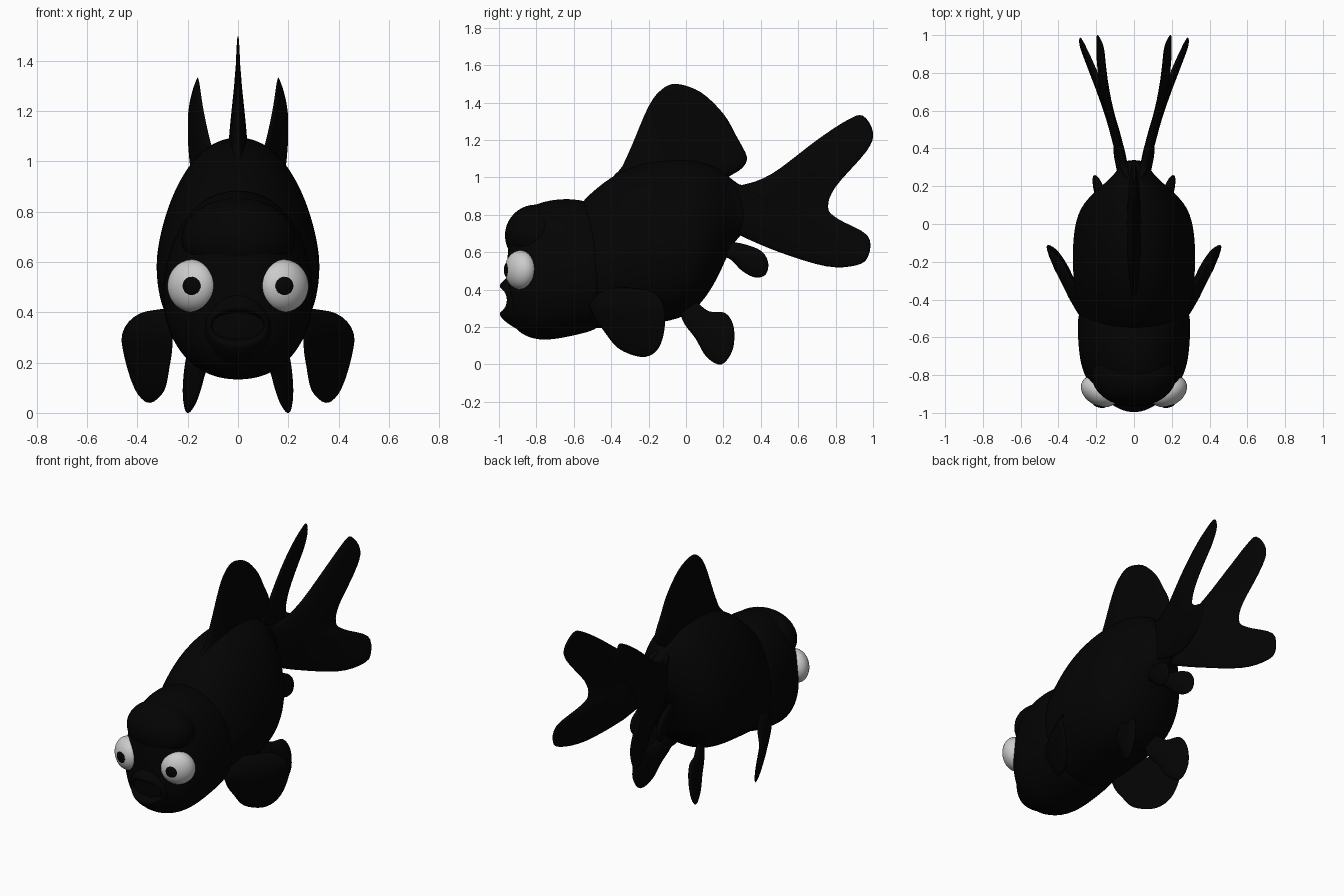
import bpy, bmesh, math
from mathutils import Vector

if "Cube" in bpy.data.objects:
    bpy.data.objects.remove(bpy.data.objects["Cube"])

black = bpy.data.materials.new("black_scales")
black.diffuse_color = (0.001, 0.001, 0.001, 1)
black.use_nodes = True
black.node_tree.nodes["Principled BSDF"].inputs["Base Color"].default_value = black.diffuse_color


def finish(name, bm, mat=black, subsurf=0, mirror=False):
    bmesh.ops.recalc_face_normals(bm, faces=bm.faces)
    for f in bm.faces:
        f.smooth = True
    me = bpy.data.meshes.new(name)
    bm.to_mesh(me)
    bm.free()
    ob = bpy.data.objects.new(name, me)
    bpy.context.collection.objects.link(ob)
    if mat:
        me.materials.append(mat)
    if subsurf:
        m = ob.modifiers.new("subsurf", 'SUBSURF')
        m.levels = m.render_levels = subsurf
    if mirror:
        ob.modifiers.new("mirror", 'MIRROR')
    return ob


def loft(name, rings, widest=0.42, power=2.2, peak=1.0, bend=0.0, n=28):
    """Rings along y: (y, bottom z, top z, half width); peak > 1 narrows the back."""
    bm = bmesh.new()
    loops = []
    for y, zb, zt, w in rings:
        zc = zb + (zt - zb) * widest
        loop = []
        for i in range(n):
            a = 2 * math.pi * i / n
            c, s = math.cos(a), math.sin(a)
            x = w * math.copysign(abs(c) ** (2 / power), c)
            h = (zt - zc) * s ** peak if s > 0 else -(zc - zb) * abs(s) ** (2 / power)
            loop.append(bm.verts.new((x, y + bend * x * x, zc + h)))
        loops.append(loop)
    for a, b in zip(loops, loops[1:]):
        for i in range(n):
            j = (i + 1) % n
            bm.faces.new((a[i], a[j], b[j], b[i]))
    for end in (loops[0], loops[-1]):
        bm.faces.new(end)
    return finish(name, bm, subsurf=2)


def smooth_outline(pts, steps=4):
    out, n = [], len(pts)
    for i in range(n):
        p0, p1, p2, p3 = (Vector(pts[(i + k) % n]) for k in (-1, 0, 1, 2))
        for s in range(steps):
            t = s / steps
            out.append(0.5 * (2 * p1 + (p2 - p0) * t + (2 * p0 - 5 * p1 + 4 * p2 - p3) * t * t
                              + (3 * p1 - p0 - 3 * p2 + p3) * t ** 3))
    return out


def fin(name, pts, centre, place, thick, mirror=True):
    """Lens-section fin: side outline (y, z), sideways position and half thickness as functions."""
    bm = bmesh.new()
    outline, c = smooth_outline(pts), Vector(centre)
    n = len(outline)

    def vert(p, f, side):
        x = place(p.x, p.y) + side * thick(p.x, p.y) * math.sqrt(1 - f * f)
        return bm.verts.new((x, p.x, p.y))
    edge = [vert(p, 1, 0) for p in outline]
    for side in (1, -1):
        prev = edge
        for f in (0.97, 0.88, 0.7, 0.45, 0.2):
            ring = [vert(c + (p - c) * f, f, side) for p in outline]
            for i in range(n):
                j = (i + 1) % n
                bm.faces.new((prev[i], prev[j], ring[j], ring[i]))
            prev = ring
        mid = vert(c, 0, side)
        for i in range(n):
            bm.faces.new((prev[i], prev[(i + 1) % n], mid))
    return finish(name, bm, mirror=mirror)


def ball(name, loc, radii, facing=None, mat=black, mirror=False):
    """Ellipsoid whose local z axis points along facing."""
    bm = bmesh.new()
    bmesh.ops.create_uvsphere(bm, u_segments=32, v_segments=20, radius=1)
    bmesh.ops.scale(bm, vec=radii, verts=bm.verts)
    if facing:
        rot = Vector(facing).to_track_quat('Z', 'Y').to_matrix()
        bmesh.ops.rotate(bm, matrix=rot, verts=bm.verts)
    bmesh.ops.translate(bm, vec=loc, verts=bm.verts)
    return finish(name, bm, mat, mirror=mirror)


# Body, from behind the head to the tail root
loft("body", [(-0.62, 0.25, 0.80, 0.24), (-0.52, 0.18, 0.915, 0.285), (-0.36, 0.20, 1.04, 0.32),
              (-0.2, 0.215, 1.09, 0.327), (-0.08, 0.23, 1.10, 0.325), (0.03, 0.27, 1.10, 0.308),
              (0.11, 0.36, 1.08, 0.27), (0.18, 0.48, 1.05, 0.20), (0.24, 0.63, 0.995, 0.125),
              (0.29, 0.69, 0.96, 0.085), (0.34, 0.72, 0.93, 0.06)], peak=1.28)

# Head hood, brow and open mouth
loft("head", [(-0.955, 0.28, 0.70, 0.075), (-0.935, 0.22, 0.765, 0.14), (-0.885, 0.16, 0.82, 0.21),
              (-0.79, 0.125, 0.868, 0.274), (-0.68, 0.135, 0.89, 0.294), (-0.57, 0.16, 0.886, 0.30),
              (-0.49, 0.18, 0.86, 0.30), (-0.44, 0.22, 0.80, 0.28)])
ball("brow", (0, -0.80, 0.69), (0.225, 0.168, 0.165))
loft("mouth", [(-0.82, 0.14, 0.56, 0.20), (-0.95, 0.21, 0.475, 0.145), (-1.003, 0.262, 0.428, 0.122),
               (-0.995, 0.288, 0.402, 0.103), (-0.91, 0.295, 0.395, 0.10)], widest=0.5, bend=3)

# Eyes
ball("eyes", (0.182, -0.885, 0.505), (0.105, 0.105, 0.077), (0.5, -0.866, 0), None, True)
ball("pupils", (0.185, -0.955, 0.505), (0.039, 0.039, 0.016), (0.3, -0.95, 0), black, True)

# Back fin
fin("dorsal_fin", [(-0.38, 0.98), (-0.34, 1.06), (-0.29, 1.17), (-0.2, 1.38), (-0.13, 1.47), (-0.05, 1.5),
                   (0.08, 1.455), (0.2, 1.34), (0.27, 1.22), (0.325, 1.11), (0.30, 1.05), (0.23, 1.005),
                   (0.15, 0.95), (-0.1, 0.95)],
    (-0.02, 1.12), lambda y, z: 0, lambda y, z: max(0.012, 0.04 - 0.09 * (z - 1.05)), False)

# Twin forked tail fins: lobes spread apart towards the tips
fin("tail_fins", [(0.23, 0.97), (0.30, 0.96), (0.46, 1.02), (0.7, 1.2), (0.86, 1.305), (0.945, 1.33),
                  (1.0, 1.24), (0.965, 1.14), (0.80, 0.95), (0.76, 0.84), (0.81, 0.78), (0.97, 0.69),
                  (0.975, 0.58), (0.91, 0.53), (0.75, 0.525), (0.5, 0.6), (0.29, 0.69), (0.22, 0.74)],
    (0.5, 0.84),
    lambda y, z: 0.052 + 0.265 * (y - 0.3) - 0.16 * (z - 0.95) * min(1, max(0, (y - 0.5) / 0.45)),
    lambda y, z: 0.033 - 0.022 * max(0, min(1, y - 0.2)))

# Paired side, belly and vent fins
fin("pectoral_fins", [(-0.52, 0.36), (-0.44, 0.41), (-0.3, 0.41), (-0.17, 0.385), (-0.115, 0.29), (-0.12, 0.16),
                      (-0.16, 0.07), (-0.24, 0.04), (-0.36, 0.085), (-0.44, 0.18), (-0.50, 0.27)],
    (-0.3, 0.24),
    lambda y, z: 0.285 + 0.5 * (y + 0.45) + 0.2 * (z - 0.25) - 4 * max(0, z - 0.28) ** 2,
    lambda y, z: 0.025)
fin("pelvic_fins", [(-0.03, 0.30), (0.04, 0.34), (0.12, 0.285), (0.21, 0.275), (0.255, 0.2), (0.25, 0.08),
                    (0.19, 0.0), (0.11, 0.04), (0.05, 0.14), (-0.01, 0.22)],
    (0.13, 0.17), lambda y, z: 0.125 + 0.3 * y + 0.1 * (0.2 - z), lambda y, z: 0.028)
fin("anal_fins", [(0.17, 0.64), (0.24, 0.655), (0.34, 0.635), (0.41, 0.6), (0.44, 0.54), (0.425, 0.48),
                  (0.37, 0.465), (0.3, 0.5), (0.24, 0.56), (0.18, 0.59)],
    (0.33, 0.56), lambda y, z: 0.05 + 0.2 * (y - 0.2), lambda y, z: 0.025)
